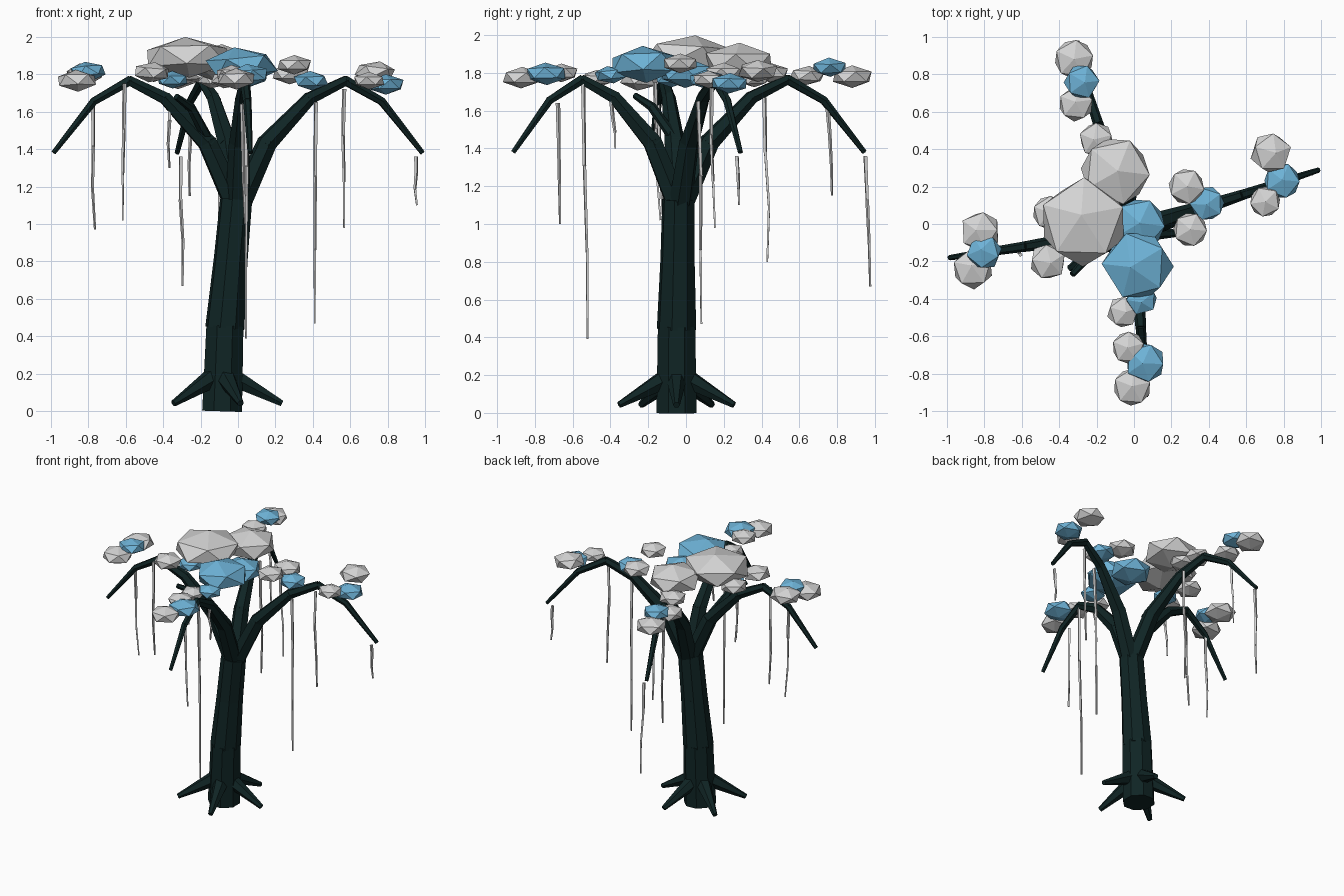
import bpy, bmesh, random
from math import cos, sin, radians, pi
from mathutils import Vector, Matrix

random.seed(4)


def material(name, rgb):
    m = bpy.data.materials.new(name)
    m.diffuse_color = (*rgb, 1)
    return m


BARK = material("dark_bark", (0.005, 0.018, 0.018))
PALE = material("pale_grey", (0.66, 0.66, 0.66))
BLUE = material("sky_blue", (0.155, 0.45, 0.68))


def finish(name, bm, mat):
    me = bpy.data.meshes.new(name)
    bm.to_mesh(me)
    bm.free()
    me.materials.append(mat)
    ob = bpy.data.objects.new(name, me)
    bpy.context.collection.objects.link(ob)
    return ob


def limb(name, pts, radii, mat, sides=6, lap=0.25):
    """Chain of tapered prisms through pts, slightly overlapping at joints."""
    bm = bmesh.new()
    pts = [Vector(p) for p in pts]
    for i in range(len(pts) - 1):
        a, b = pts[i], pts[i + 1]
        d = (b - a).normalized()
        a = a - d * radii[i] * lap * (i > 0)
        b = b + d * radii[i + 1] * lap * (i < len(pts) - 2)
        mtx = Matrix.Translation((a + b) / 2) @ d.to_track_quat('Z', 'Y').to_matrix().to_4x4()
        bmesh.ops.create_cone(bm, cap_ends=True, segments=sides, radius1=radii[i],
                              radius2=radii[i + 1], depth=(b - a).length,
                              matrix=mtx @ Matrix.Rotation(pi / sides, 4, 'Z'))
    return finish(name, bm, mat)


def clump(name, mat, x, y, z, r, rz):
    """Flattened icosahedron of foliage."""
    bm = bmesh.new()
    bmesh.ops.create_icosphere(bm, subdivisions=1, radius=1)
    mtx = (Matrix.Translation((x, y, z)) @ Matrix.Diagonal((r, r, rz, 1))
           @ Matrix.Rotation(random.uniform(0, 2 * pi), 4, 'Z')
           @ Matrix.Rotation(random.uniform(-0.25, 0.25), 4, 'X'))
    bmesh.ops.transform(bm, matrix=mtx, verts=bm.verts)
    finish(name, bm, mat)


# Leaning trunk
limb("trunk", [(-0.085, -0.05, 0.0), (-0.07, -0.05, 0.45), (-0.04, -0.045, 0.8), (-0.01, -0.04, 1.13)],
     [0.115, 0.107, 0.093, 0.088], BARK, sides=8, lap=0.06)

# Five flared roots
for i in range(5):
    a = radians(72 * i)
    limb(f"root_{i + 1}", [(-0.085 + r * cos(a), -0.05 + r * sin(a), z) for r, z in ((0.06, 0.18), (0.32, 0.042))],
         [0.055, 0.018], BARK)

# Four arching, drooping branches: shared height profile, own direction
ARCH = [(0.0, 1.08), (0.16, 1.43), (0.39, 1.67), (0.585, 1.765), (0.78, 1.655), (1.0, 1.38)]
TIPS = {"left": (-0.985, -0.18), "right": (0.985, 0.288), "front": (0.065, -0.915), "back": (-0.325, 0.945)}
for side, (tx, ty) in TIPS.items():
    sx, sy = -0.005, -0.035
    limb(f"{side}_branch", [(sx + (tx - sx) * t, sy + (ty - sy) * t, z) for t, z in ARCH],
         [0.065, 0.055, 0.037, 0.028, 0.023, 0.014], BARK)

# Short twig off the left branch
limb("twig", [(-0.16, -0.06, 1.45), (-0.25, -0.18, 1.62), (-0.33, -0.27, 1.68)], [0.03, 0.025, 0.017], BARK)

# Thin hanging strands: x, y, top, bottom
STRANDS = [(-0.77, -0.14, 1.64, 0.97), (-0.61, -0.16, 1.75, 1.02), (-0.37, -0.10, 1.68, 1.30),
           (0.41, 0.07, 1.65, 0.47), (0.56, 0.13, 1.72, 0.98), (0.95, 0.27, 1.36, 1.10),
           (0.03, -0.68, 1.64, 1.00), (0.045, -0.54, 1.77, 0.39), (0.03, -0.39, 1.66, 1.40),
           (-0.30, 0.95, 1.36, 0.67), (-0.26, 0.75, 1.65, 1.15), (-0.10, 0.42, 1.67, 0.80)]
for i, (x, y, top, bot) in enumerate(STRANDS):
    pts = [(x + random.uniform(-.008, .008), y + random.uniform(-.008, .008) + 0.006 * k,
            top + (bot - top) * k / 3) for k in range(4)]
    limb(f"strand_{i + 1}", pts, [0.012, 0.01, 0.008, 0.006], PALE, sides=4)

# Large crown clumps: x, y, z, radius, half height
for n, c in enumerate([(PALE, -0.27, 0.01, 1.89, 0.25, 0.11), (PALE, -0.10, 0.28, 1.86, 0.20, 0.10),
                       (BLUE, 0.02, -0.22, 1.845, 0.20, 0.10), (BLUE, 0.03, 0.0, 1.80, 0.15, 0.08)]):
    clump(f"crown_clump_{n + 1}", *c)

# Small clumps sitting along each branch: x, y, z, radius
GREY_SMALL = [(-0.82, -0.04, 1.80, .115), (-0.86, -0.24, 1.765, .115), (-0.46, -0.20, 1.81, .105),
              (-0.45, 0.06, 1.81, .10), (0.73, 0.38, 1.81, .115), (0.70, 0.12, 1.765, .09),
              (0.28, 0.20, 1.80, .105), (0.30, -0.03, 1.85, .10), (-0.03, -0.66, 1.80, .095),
              (-0.01, -0.87, 1.775, .11), (-0.06, -0.47, 1.77, .09), (-0.32, 0.88, 1.78, .115),
              (-0.31, 0.64, 1.785, .10), (-0.20, 0.45, 1.80, .10), (-0.13, 0.36, 1.77, .09)]
BLUE_SMALL = [(-0.80, -0.15, 1.815, .10), (-0.35, -0.08, 1.77, .09), (0.79, 0.23, 1.745, .105),
              (0.39, 0.11, 1.765, .10), (0.06, -0.74, 1.795, .115), (0.04, -0.40, 1.79, .09),
              (-0.28, 0.76, 1.83, .10)]
for word, mat, rows in (("grey", PALE, GREY_SMALL), ("blue", BLUE, BLUE_SMALL)):
    for n, (x, y, z, r) in enumerate(rows):
        clump(f"{word}_clump_{n + 1}", mat, x, y, z, r, r * 0.52)
